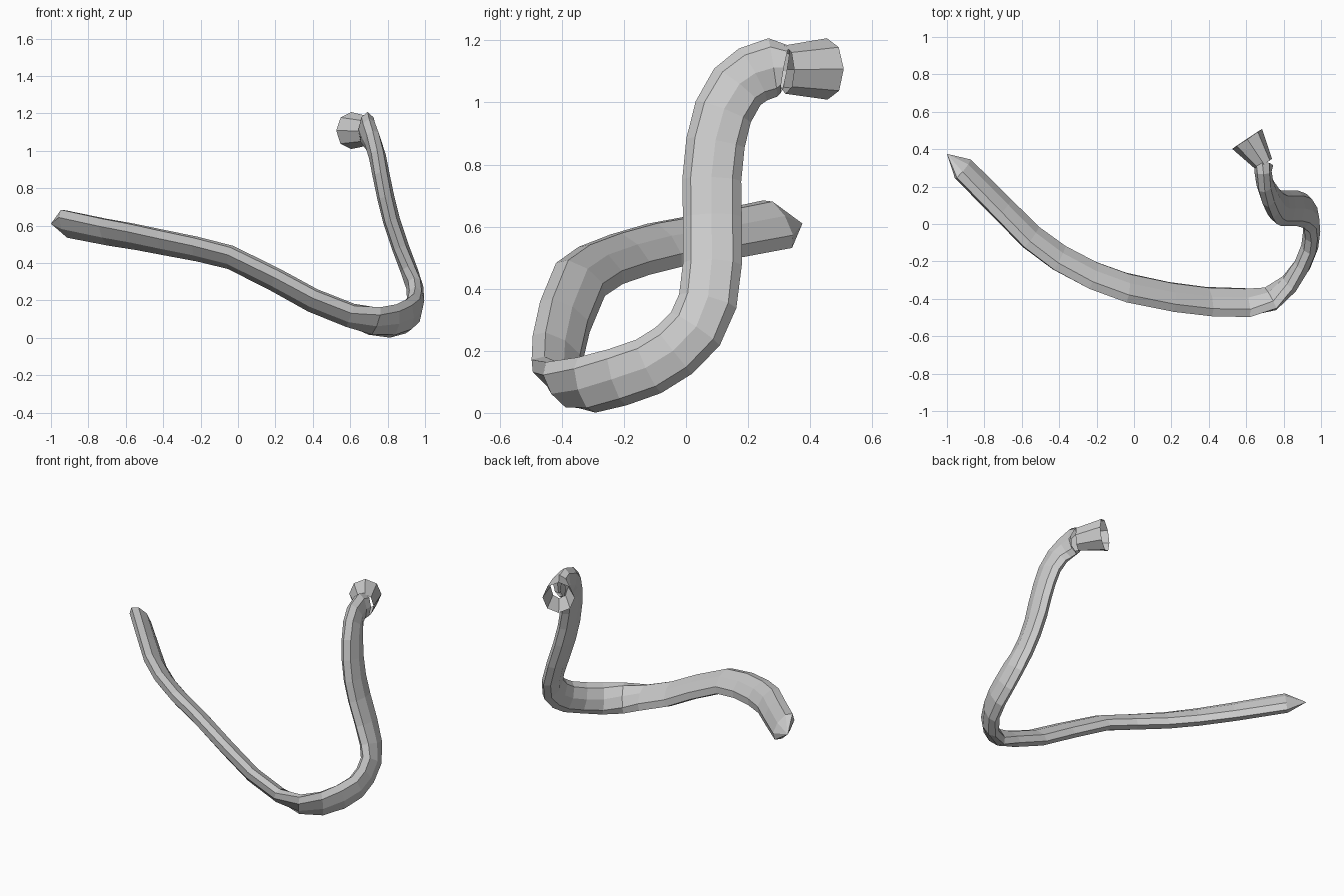
import bpy, bmesh, math
from mathutils import Vector

if "Cube" in bpy.data.objects:
    bpy.data.objects.remove(bpy.data.objects["Cube"])

SIDES = 8


def sweep(name, path, normals, sizes, apex=None):
    """Loft flattened rings along a path; an optional apex closes the start."""
    bm = bmesh.new()
    pts = [Vector(p) for p in path]
    rings = []
    for i, c in enumerate(pts):
        t = (pts[min(i + 1, len(pts) - 1)] - pts[max(i - 1, 0)]).normalized()
        n = Vector(normals[i])
        n = (n - t * n.dot(t)).normalized()
        w = t.cross(n)
        a, b = sizes[i]
        rings.append([bm.verts.new(c + w * a * math.cos(k * math.tau / SIDES)
                                   + n * b * math.sin(k * math.tau / SIDES))
                      for k in range(SIDES)])
    for r, s in zip(rings, rings[1:]):
        for k in range(SIDES):
            j = (k + 1) % SIDES
            bm.faces.new((r[k], r[j], s[j], s[k]))
    if apex:
        tip = bm.verts.new(apex)
        for k in range(SIDES):
            bm.faces.new((tip, rings[0][(k + 1) % SIDES], rings[0][k]))
    bmesh.ops.recalc_face_normals(bm, faces=bm.faces)
    me = bpy.data.meshes.new(name)
    bm.to_mesh(me)
    bm.free()
    ob = bpy.data.objects.new(name, me)
    bpy.context.collection.objects.link(ob)
    return ob


# Centre line of the bent tube, pointed end first
path = [(-.915, .295, .608), (-.7, .08, .565), (-.55, -.07, .54), (-.4, -.18, .51),
        (-.22, -.275, .475), (-.04, -.34, .43), (.2, -.39, .31), (.4, -.415, .2),
        (.6, -.42, .12), (.73, -.4, .09), (.83, -.32, .09), (.9, -.22, .115),
        (.94, -.12, .15), (.95, -.04, .2), (.945, .03, .27), (.915, .07, .36),
        (.87, .085, .48), (.82, .085, .63), (.79, .083, .75), (.765, .095, .87),
        (.745, .12, .97), (.72, .165, 1.05), (.70, .215, 1.09), (.69, .28, 1.113),
        (.695, .32, 1.106)]

# Thin direction of the flattened section at key rings, blended in between
keys = {0: (-.63, -.51, -.57), 5: (-.3, -.53, -.79), 8: (0, -.55, -.83),
        9: (.35, -.65, -.6), 10: (.75, -.5, -.3), 11: (1, -.1, -.05),
        22: (1, 0, 0), 23: (1, .2, 0), 24: (.83, .55, 0)}
ks = sorted(keys)
normals = []
for i in range(len(path)):
    lo = max(k for k in ks if k <= i)
    hi = min(k for k in ks if k >= i)
    f = (i - lo) / (hi - lo) if hi > lo else 0
    normals.append(Vector(keys[lo]).lerp(Vector(keys[hi]), f))

sizes = [(.095, .046)] * (len(path) - 1) + [(.078, .05)]
sweep("bent_tube", path, normals, sizes, apex=(-1, .375, .61))

# Open flared mouth at the upper end
sweep("flared_mouth", [(.695, .32, 1.106), (.605, .455, 1.108)],
      [(.83, .55, 0)] * 2, [(.078, .052), (.099, .096)])
